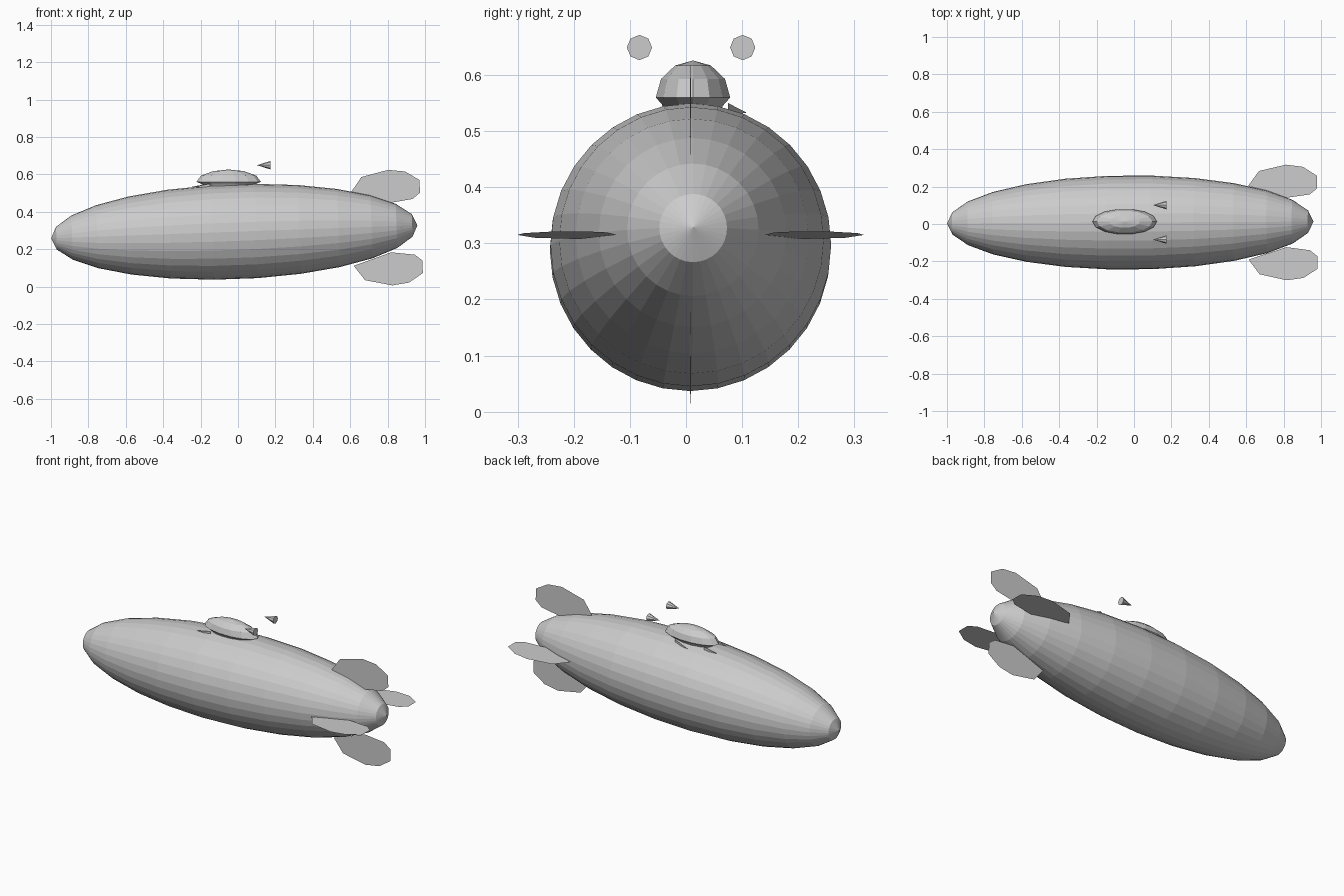
import bpy
import bmesh
from math import pi, cos, sin
from mathutils import Matrix, Vector

cube = bpy.data.objects.get("Cube")
if cube:
    bpy.data.objects.remove(cube, do_unlink=True)

grey = bpy.data.materials.new("light grey")
grey.use_nodes = True
colour = (0.6, 0.6, 0.6, 1)
grey.diffuse_color = colour
grey.node_tree.nodes["Principled BSDF"].inputs["Base Color"].default_value = colour

TILT = Matrix.Rotation(0.005, 4, 'Z') @ Matrix.Rotation(-0.036, 4, 'Y')


def finish(bm, name):
    """Turn a bmesh into a flat-shaded grey object."""
    mesh = bpy.data.meshes.new(name)
    bm.to_mesh(mesh)
    bm.free()
    mesh.materials.append(grey)
    obj = bpy.data.objects.new(name, mesh)
    bpy.context.collection.objects.link(obj)
    return obj


def add_polygon(name, points):
    bm = bmesh.new()
    bm.faces.new([bm.verts.new(p) for p in points])
    return finish(bm, name)


# Hull: long faceted ellipsoid lying along x, tail slightly raised
bm = bmesh.new()
bmesh.ops.create_uvsphere(bm, u_segments=32, v_segments=13, radius=1)
shape = (Matrix.Translation((-0.02, 0.008, 0.293)) @ TILT
         @ Matrix.Diagonal((0.98, 0.252, 0.254, 1)) @ Matrix.Rotation(pi / 2, 4, 'Y'))
bm.transform(shape)
finish(bm, "hull")

# Tail fins: one outline (along hull, outward) turned about the hull axis
outline = [(0.632, 0.197), (0.69, 0.276), (0.835, 0.309), (0.925, 0.297),
           (1.0, 0.249), (1.0, 0.181), (0.96, 0.149), (0.835, 0.132)]
fin_names = ["upper_fin", "right_fin", "lower_fin", "left_fin"]
for i, name in enumerate(fin_names):
    place = (Matrix.Translation((-0.02, 0.004, 0.285)) @ TILT
             @ Matrix.Rotation(i * pi / 2, 4, 'X'))
    add_polygon(name, [place @ Vector((u, 0, v)) for u, v in outline])

# Cabin: oval dome with an undercut base
levels = [(0.70, 0.530), (0.80, 0.545), (1.0, 0.560), (0.86, 0.593), (0.48, 0.617)]
sides = 14
bm = bmesh.new()
rings = []
for scale, z in levels:
    rings.append([bm.verts.new((-0.05 + 0.172 * scale * cos(2 * pi * k / sides),
                                0.0125 + 0.068 * scale * sin(2 * pi * k / sides), z))
                  for k in range(sides)])
top = bm.verts.new((-0.05, 0.0125, 0.626))
for k in range(sides):
    n = (k + 1) % sides
    for low, high in zip(rings, rings[1:]):
        bm.faces.new((low[k], low[n], high[n], high[k]))
    bm.faces.new((rings[-1][k], rings[-1][n], top))
bm.faces.new(rings[0][::-1])
finish(bm, "cabin")

# Struts: thin slivers between cabin and hull
struts = {"left_front_strut": ((-0.25, 0.065), (-0.16, 0.062)),
          "right_front_strut": ((-0.235, -0.045), (-0.15, -0.042)),
          "rear_strut": ((-0.09, 0.108), (0.02, 0.075))}
for name, ((x1, y1), (x2, y2)) in struts.items():
    add_polygon(name, [(x1, y1, 0.533), (x2, y2, 0.527), (x2, y2, 0.55)])

# Engine cones: points forward, flat caps toward the tail
for name, y in (("left_engine_cone", 0.101), ("right_engine_cone", -0.083)):
    bm = bmesh.new()
    bmesh.ops.create_cone(bm, cap_ends=True, segments=8, radius1=0.0225,
                          radius2=0, depth=0.072)
    bm.transform(Matrix.Translation((0.137, y, 0.649))
                 @ Matrix.Rotation(-pi / 2, 4, 'Y'))
    bmesh.ops.remove_doubles(bm, verts=bm.verts, dist=0.0001)
    finish(bm, name)
